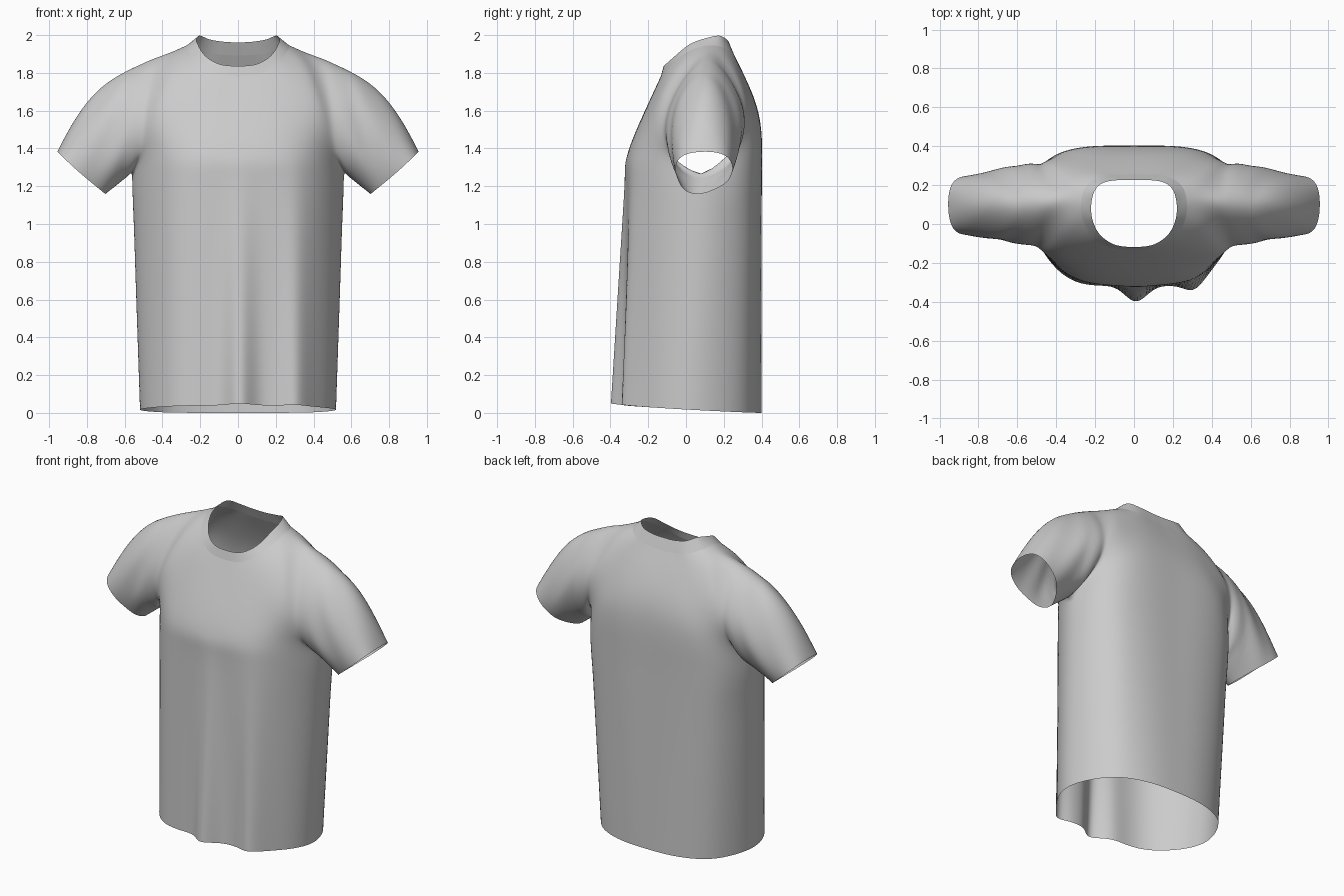
import bpy, bmesh, math
from mathutils import Vector as V

if "Cube" in bpy.data.objects:
    bpy.data.objects.remove(bpy.data.objects["Cube"])


def ring(keys):
    """Half ring, centre front to centre back: add smooth midpoints between keys."""
    p = [V(k) for k in keys]
    flip = lambda v: V((-v.x, v.y, v.z))
    q = [flip(p[1])] + p + [flip(p[-2])]
    out = []
    for i in range(1, len(q) - 2):
        out += [q[i], (9 * (q[i] + q[i + 1]) - q[i - 1] - q[i + 2]) / 16]
    return out + [p[-1]]


# Rings around the neck, working outwards
neck = ring([(0, -.118, 1.84), (.10, -.106, 1.85), (.175, -.055, 1.895), (.213, .02, 1.955),
             (.22, .10, 1.985), (.20, .175, 2.0), (.15, .215, 1.98), (.07, .226, 1.967), (0, .226, 1.965)])
collar = ring([(0, -.133, 1.785), (.12, -.122, 1.80), (.212, -.07, 1.86), (.262, .02, 1.92),
               (.272, .11, 1.948), (.25, .19, 1.94), (.18, .243, 1.915), (.09, .254, 1.90), (0, .256, 1.895)])
yoke = ring([(0, -.195, 1.65), (.18, -.18, 1.67), (.33, -.13, 1.72), (.37, -.03, 1.83),
             (.36, .12, 1.908), (.36, .23, 1.85), (.31, .295, 1.77), (.17, .325, 1.745), (0, .33, 1.74)])
chest = ring([(0, -.305, 1.395), (.26, -.275, 1.41), (.44, -.175, 1.47), (.46, -.105, 1.64),
              (.45, .11, 1.88), (.46, .29, 1.67), (.455, .33, 1.52), (.27, .388, 1.52), (0, .395, 1.54)])
# Outer ring: chest front, armhole, chest back (columns 4 and 12 meet in the armpit)
outer = [V(p) for p in (
    (0, -.314, 1.25), (.15, -.311, 1.25), (.31, -.278, 1.25), (.455, -.155, 1.255), (.565, .08, 1.27),
    (.545, -.05, 1.33), (.535, -.11, 1.48), (.525, -.062, 1.68), (.52, .10, 1.855),
    (.52, .25, 1.73), (.53, .315, 1.54), (.545, .24, 1.35),
    (.565, .08, 1.27), (.49, .285, 1.265), (.36, .372, 1.26), (.18, .4, 1.26), (0, .4, 1.26))]
cuff = [V(p) for p in (
    (.70, .06, 1.16), (.755, -.025, 1.205), (.85, -.055, 1.285), (.93, -.025, 1.36), (.955, .09, 1.385),
    (.935, .21, 1.365), (.85, .245, 1.285), (.755, .19, 1.205), (.70, .06, 1.16))]

# Body rows from chest to hem
body = outer[:5] + outer[13:]
body_rows = []
for t in (0, .2, .4, .6, .8, .97, 1):
    row = []
    for p in body:
        hem = .025 - .055 * p.y
        side = .075 * t * (p.x / .56) ** 2      # side seams swing forward
        row.append(V((p.x * (1 - .075 * t), p.y - side, p.z + (hem - p.z) * t)))
    body_rows.append(row)

# Sleeve rows from armhole to cuff, bulged over the shoulder
bulge = [0, 0, .05, .6, 1, .6, .05, 0, 0]
sleeve_rows = []
for t in (0, .25, .5, .75, .95, 1):
    s = .09 * math.sin(math.pi * t)
    sleeve_rows.append([a.lerp(c, t) + V((.35, 0, .75)) * s * w
                        for a, c, w in zip(outer[4:13], cuff, bulge)])

# Cage: three grids, mirrored and welded
bm = bmesh.new()
crease = bm.edges.layers.float.new("crease_edge")


def grid(rows, sx):
    vs = [[bm.verts.new((p.x * sx, p.y, p.z)) for p in r] for r in rows]
    for a, b in zip(vs, vs[1:]):
        for i in range(len(a) - 1):
            bm.faces.new((a[i], a[i + 1], b[i + 1], b[i]))
    return vs


for sx in (1, -1):
    top = grid([neck, collar, yoke, chest, outer], sx)
    for a, b in zip(top[1], top[1][1:]):
        e = bm.edges.get((a, b))
        e[crease] = 1
        e.smooth = False
    grid(body_rows, sx)
    grid(sleeve_rows, sx)
bmesh.ops.remove_doubles(bm, verts=bm.verts[:], dist=1e-4)
bmesh.ops.recalc_face_normals(bm, faces=bm.faces[:])
for f in bm.faces:
    f.smooth = True
mesh = bpy.data.meshes.new("t_shirt")
bm.to_mesh(mesh)
bm.free()
shirt = bpy.data.objects.new("t_shirt", mesh)
bpy.context.collection.objects.link(shirt)
sub = shirt.modifiers.new("smooth", 'SUBSURF')
sub.levels = sub.render_levels = 3

# Push the cage until the smooth surface passes through the measured points
target = [v.co.copy() for v in mesh.vertices]
for _ in range(3):
    bpy.context.view_layer.update()
    ev = shirt.evaluated_get(bpy.context.evaluated_depsgraph_get())
    limit = [ev.data.vertices[i].co.copy() for i in range(len(target))]
    for v, t, l in zip(mesh.vertices, target, limit):
        v.co += (t - l) * .7
    mesh.update()
    shirt.update_tag()

bpy.context.view_layer.objects.active = shirt
shirt.select_set(True)
bpy.ops.object.modifier_apply(modifier="smooth")

# Hanging folds at the front and soft creases in the sleeves
for v in shirt.data.vertices:
    x, y, z = v.co
    if y < 0 and z < 1.38 and abs(x) < .52:
        t = (1.38 - z) / 1.36
        hump = .085 * math.exp(-((x - .01) / .08) ** 2) + .045 * math.exp(-((x - .31) / .07) ** 2)
        v.co.y -= t * hump * min(1, -y / .15)
        v.co.z += t * hump * .12
    if abs(x) > .56:
        d = min(1, (abs(x) - .56) / .06) * max(0, 1 - abs(abs(x) - .66) / .2)
        v.co.y += .006 * d * math.sin(38 * (abs(x) * .8 + z * .45))
low = min(v.co.z for v in shirt.data.vertices)
for v in shirt.data.vertices:
    v.co.z -= low
shirt.data.update()
